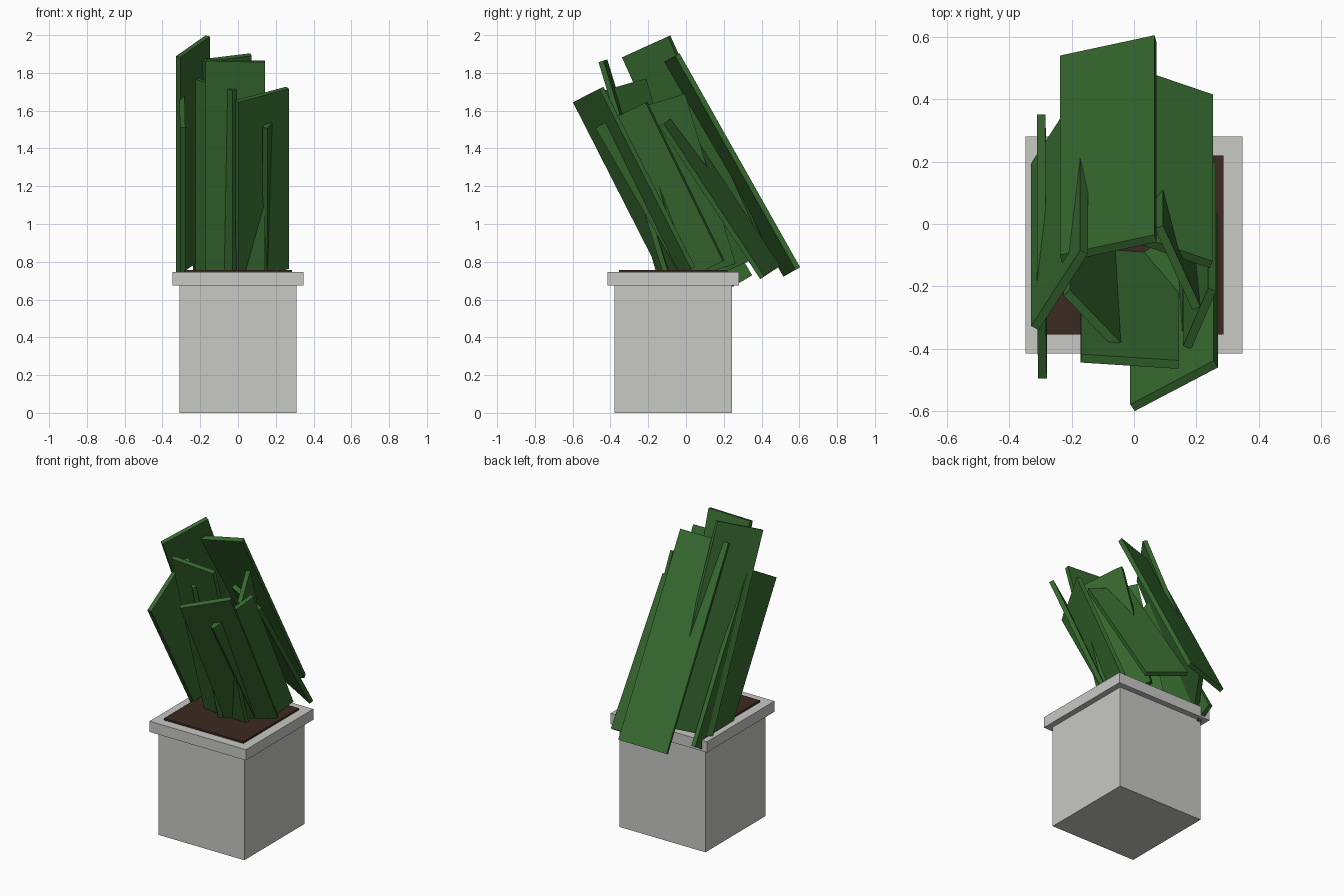
import bpy, math
from mathutils import Vector

if "Cube" in bpy.data.objects:
    bpy.data.objects.remove(bpy.data.objects["Cube"])


def material(name, color):
    m = bpy.data.materials.new(name)
    m.diffuse_color = (*color, 1)
    m.use_nodes = True
    m.node_tree.nodes["Principled BSDF"].inputs["Base Color"].default_value = m.diffuse_color
    return m


GREEN = material("leaf green", (0.037, 0.14, 0.028))
GREY = material("concrete grey", (0.58, 0.58, 0.56))
BROWN = material("soil brown", (0.045, 0.023, 0.015))

FACES = [(0, 1, 2, 3), (7, 6, 5, 4), (0, 4, 5, 1), (1, 5, 6, 2), (2, 6, 7, 3), (3, 7, 4, 0)]


def solid(name, top, drop, mat):
    """Prism from four top corners (clockwise order fixed below) and a drop vector."""
    if (top[1] - top[0]).cross(top[2] - top[1]).dot(drop) > 0:
        top = top[::-1]
    me = bpy.data.meshes.new(name)
    me.from_pydata(top + [p + drop for p in top], [], FACES)
    me.materials.append(mat)
    bpy.context.collection.objects.link(bpy.data.objects.new(name, me))


def box(name, half, z0, z1, mat, cy=-0.0675):
    top = [Vector((sx * half, cy + sy * half, z1))
           for sx, sy in ((-1, -1), (1, -1), (1, 1), (-1, 1))]
    solid(name, top, Vector((0, 0, z0 - z1)), mat)


def leaf(name, p, q, z, tilt, length, thick=0.028):
    """Plank leaning to the front; p and q are the plan positions of its tip edge, z the height at p."""
    t = math.radians(tilt)
    axis = Vector((0, -math.sin(t), math.cos(t)))
    a = Vector((*p, z))
    b = Vector((*q, z + (q[1] - p[1]) * math.tan(t)))
    n = axis.cross(b - a).normalized() * thick / 2
    solid(name, [a - n, b - n, b + n, a + n], -axis * length, GREEN)


# Square pot with rim and soil
box("pot_body", 0.31, 0, 0.68, GREY)
box("pot_rim", 0.3475, 0.675, 0.745, GREY)
box("soil", 0.286, 0.70, 0.757, BROWN)

# Leaning plank leaves
leaf("leaf_back_left", (-0.317, -0.333), (-0.16, -0.09), 1.885, 24.4, 1.26)
leaf("leaf_back", (0.069, -0.046), (-0.234, -0.111), 1.897, 29.4, 1.30)
leaf("leaf_back_right", (0.247, -0.13), (0.0, -0.046), 1.525, 33.4, 0.97)
leaf("leaf_middle", (-0.17, -0.43), (0.143, -0.45), 1.867, 17, 1.20)
leaf("leaf_front_right", (-0.005, -0.588), (0.262, -0.448), 1.65, 27, 1.07)
leaf("leaf_front_small", (0.143, -0.475), (0.168, -0.422), 1.51, 30, 0.90)
leaf("leaf_left_edge", (-0.293, -0.495), (-0.297, -0.20), 1.51, 30, 1.10)
leaf("leaf_right", (0.17, -0.395), (0.25, -0.21), 1.555, 26, 0.935)
leaf("leaf_inner_right", (0.08, -0.01), (0.2, -0.27), 1.688, 16.5, 0.94)
leaf("leaf_inner_left", (-0.215, -0.22), (-0.018, -0.425), 1.768, 16, 1.06)
